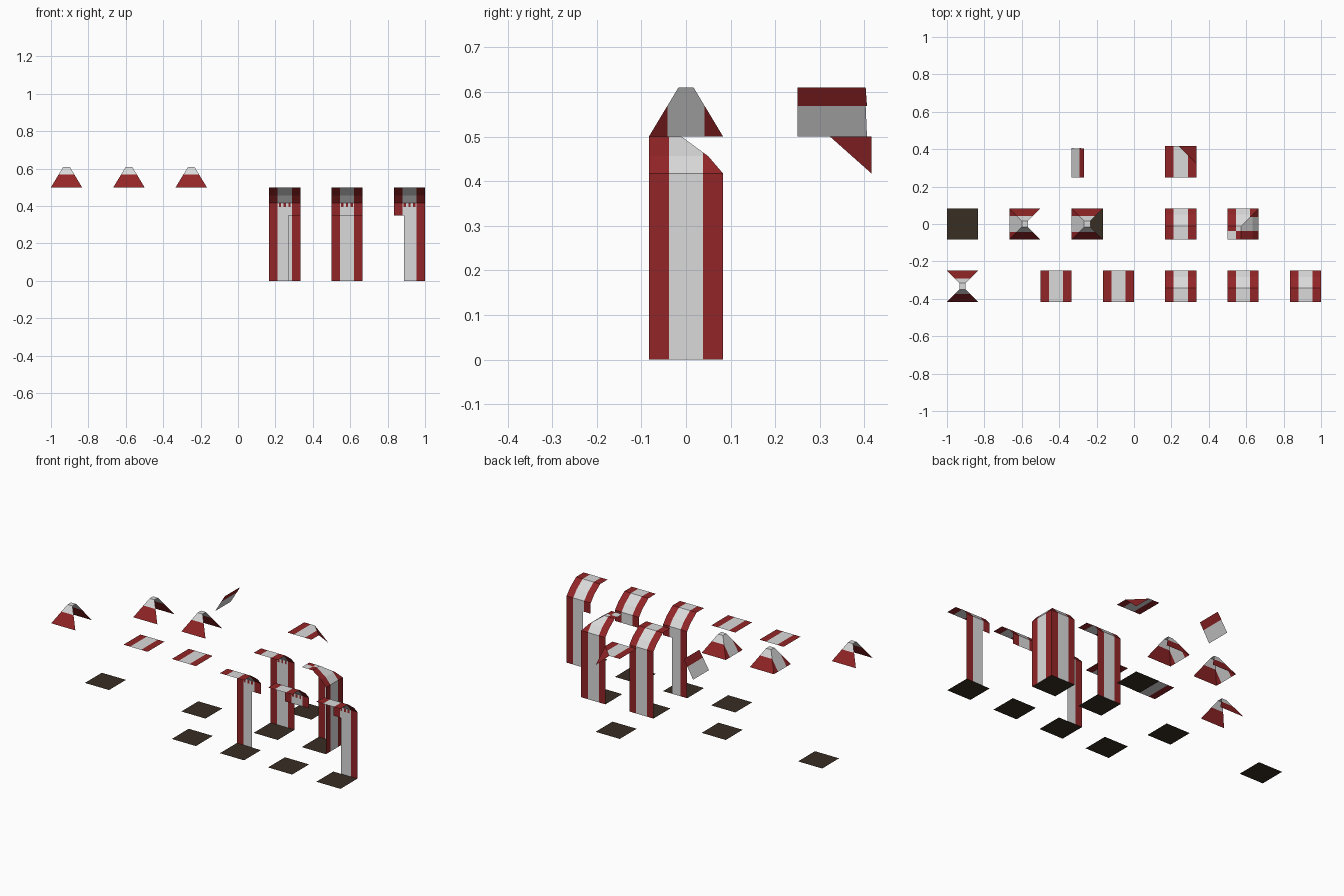
import bpy, bmesh
from mathutils import Vector

if "Cube" in bpy.data.objects:
    bpy.data.objects.remove(bpy.data.objects["Cube"])


def material(name, rgb):
    m = bpy.data.materials.new(name)
    m.diffuse_color = (*rgb, 1)
    m.use_nodes = True
    m.node_tree.nodes["Principled BSDF"].inputs["Base Color"].default_value = m.diffuse_color
    return m


RED, WHITE, DARK = 0, 1, 2
MATS = [material("red_cloth", (0.29, 0.018, 0.02)),
        material("white_cloth", (0.70, 0.70, 0.70)),
        material("dark_floor", (0.04, 0.027, 0.017))]

H = 1 / 12            # half a tile
S = 0.038             # half a white stripe
R = -0.01             # where the roof starts to bend
TOP, EAVE, DOOR = 0.5, 0.417, 0.35
PROFILE = [(-H, TOP), (R, TOP), (0.05, 0.456), (H, EAVE)]
UP = Vector((0.3, 0.3, 1))


def sheet(name, polys, x=0, y=0):
    """One cloth object from (points, colour) polygons, all facing outward."""
    bm = bmesh.new()
    for pts, col in polys:
        f = bm.faces.new([bm.verts.new(p) for p in pts])
        f.material_index = col
        f.normal_update()
        if f.normal.dot(UP) < 0:
            f.normal_flip()
    bmesh.ops.remove_doubles(bm, verts=bm.verts, dist=1e-5)
    me = bpy.data.meshes.new(name)
    bm.to_mesh(me)
    bm.free()
    for m in MATS:
        me.materials.append(m)
    ob = bpy.data.objects.new(name, me)
    ob.location = (x, y, 0)
    bpy.context.collection.objects.link(ob)
    return ob


def stripe(a, b):
    return WHITE if abs((a + b) / 2) < S else RED


def striped_wall(open_from=None, open_to=None):
    """Wall on the +y side, with an optional opening below the lintel."""
    cuts = {-H, -S, S, H}
    if open_from is not None:
        cuts |= {open_from, open_to}
    cuts = sorted(cuts)
    out = []
    for a, b in zip(cuts, cuts[1:]):
        opened = open_from is not None and open_from < (a + b) / 2 < open_to
        levels = [DOOR, EAVE] if opened else [0, DOOR, EAVE]
        for lo, hi in zip(levels, levels[1:]):
            out.append(([(a, H, lo), (b, H, lo), (b, H, hi), (a, H, hi)], stripe(a, b)))
    return out


def striped_roof(profile):
    cuts = [-H, -S, S, H]
    return [([(a, y0, z0), (b, y0, z0), (b, y1, z1), (a, y1, z1)], stripe(a, b))
            for a, b in zip(cuts, cuts[1:])
            for (y0, z0), (y1, z1) in zip(profile, profile[1:])]


def inner_fringe():
    """Small teeth hanging inside the eave."""
    y, w = H - 0.004, 0.012
    return [([(c - w / 2, y, 0.396), (c + w / 2, y, 0.396),
              (c + w / 2, y, EAVE), (c - w / 2, y, EAVE)], RED)
            for c in (-0.05, -0.025, 0, 0.025, 0.05)]


def roof_z(t):
    for (y0, z0), (y1, z1) in zip(PROFILE, PROFILE[1:]):
        if t <= y1 + 1e-6:
            return z0 + (z1 - z0) * (t - y0) / (y1 - y0)
    return EAVE


# Floors
for x, y in [(-0.917, 0), (-0.25, 0), (0.25, 0), (0.583, 0), (0.25, 0.333),
             (-0.083, -0.333), (0.25, -0.333), (0.583, -0.333), (0.917, -0.333)]:
    sheet("floor_tile", [([(-H, -H, 0), (H, -H, 0), (H, H, 0), (-H, H, 0)], DARK)], x, y)

# Flat roof tiles
for x in (-0.417, -0.083):
    sheet("flat_roof", striped_roof([(-H, TOP), (H, TOP)]), x, -0.333)

# Straight wall sections: full, door left, door right, fully open
for name, x, y, door in [("wall_section", 0.25, 0, (None, None)),
                         ("right_door_section", 0.25, -0.333, (H - 0.063, H)),
                         ("open_section", 0.583, -0.333, (-H, H)),
                         ("left_door_section", 0.917, -0.333, (-H, -H + 0.053))]:
    sheet(name, striped_wall(*door) + striped_roof(PROFILE) + inner_fringe(), x, y)

# Outer corner: two walls and a hipped roof
polys = striped_wall()
polys += [([(p[1], p[0], p[2]) for p in pts], c) for pts, c in striped_wall()]
cuts = [-H, -S, R, S, 0.05, H]
for xa, xb in zip(cuts, cuts[1:]):
    for ya, yb in zip(cuts, cuts[1:]):
        mx, my = (xa + xb) / 2, (ya + yb) / 2
        inner = mx < -S and my < -S
        band = -S < mx and -S < my and min(mx, my) < S
        col = WHITE if inner or band else RED
        p = [(u, v, roof_z(max(u, v))) for u, v in
             ((xa, ya), (xb, ya), (xb, yb), (xa, yb))]
        if xa == ya:
            polys += [([p[0], p[1], p[2]], col), ([p[0], p[2], p[3]], col)]
        else:
            polys.append((p, col))
sheet("outer_corner", polys, 0.583, 0)

# Inner corner: flat roof with one folded-down corner
k = H + R
sheet("inner_corner", [
    ([(-H, -H, TOP), (-S, -H, TOP), (-S, H, TOP), (-H, H, TOP)], RED),
    ([(-S, -H, TOP), (S, -H, TOP), (S, k - S, TOP), (R, H, TOP), (-S, H, TOP)], WHITE),
    ([(S, -H, TOP), (H, -H, TOP), (H, R, TOP), (S, k - S, TOP)], RED),
    ([(R, H, TOP), (H, R, TOP), (H, H, EAVE)], RED)], 0.25, 0.333)

# Peaked roofs
PEAK, C = 0.61, 0.017
M = S + 0.004                                  # half width at the colour change
MID = TOP + (PEAK - TOP) * (H - M) / (H - C)


def peak(with_end):
    out = [([(-C, -C, PEAK), (C, -C, PEAK), (C, C, PEAK), (-C, C, PEAK)], WHITE)]
    for s in (-1, 1):
        for (w0, z0), (w1, z1), col in [((H, TOP), (M, MID), RED),
                                        ((M, MID), (C, PEAK), WHITE)]:
            out.append(([(-w0, s * w0, z0), (w0, s * w0, z0),
                         (w1, s * w1, z1), (-w1, s * w1, z1)], col))
        if with_end:
            out.append(([(-H, s * H, TOP), (-H, s * M, TOP), (-M, s * M, MID)], RED))
    if with_end:
        out.append(([(-H, -M, TOP), (-H, M, TOP), (-M, M, MID), (-C, C, PEAK),
                     (-C, -C, PEAK), (-M, -M, MID)], WHITE))
    return out


sheet("open_peak", peak(False), -0.917, -0.333)
for x in (-0.583, -0.25):
    sheet("closed_end_peak", peak(True), x, 0)

# Single sloping roof panel
polys = []
for (x0, z0), (x1, z1), col in [((-H, TOP), (-M, MID), WHITE), ((-M, MID), (-C, PEAK), RED)]:
    polys.append(([(x0, -H, z0), (x0, 0.073, z0), (x1, 0.07, z1), (x1, -H, z1)], col))
sheet("slope_panel", polys, -0.25, 0.333)
